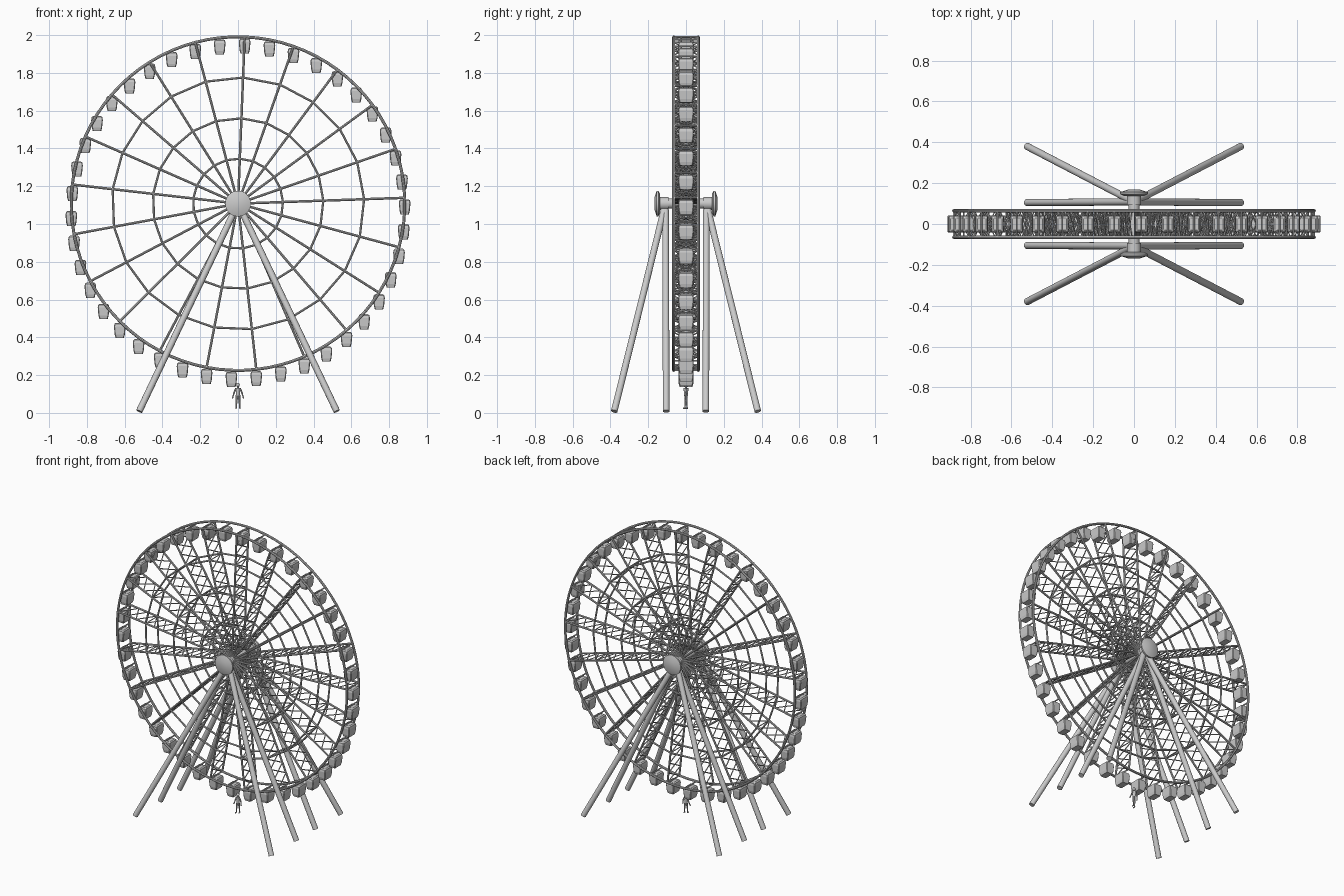
import bpy, bmesh, math
from mathutils import Vector, Matrix

if "Cube" in bpy.data.objects:
    bpy.data.objects.remove(bpy.data.objects["Cube"])

C = Vector((0, 0, 1.108))      # wheel centre
R = 0.883                      # rim radius
NS, NC = 21, 42                # spokes, cabins
OFF = math.radians(2)
SIDE_Y = 0.065


def rod(bm, a, b, r, n=8, r2=None):
    a, b = Vector(a), Vector(b)
    d = b - a
    m = Matrix.Translation((a + b) / 2) @ d.to_track_quat('Z', 'Y').to_matrix().to_4x4()
    bmesh.ops.create_cone(bm, cap_ends=True, segments=n, radius1=r,
                          radius2=r if r2 is None else r2, depth=d.length, matrix=m)


def make(name, bm, smooth=True):
    me = bpy.data.meshes.new(name)
    bmesh.ops.recalc_face_normals(bm, faces=bm.faces[:])
    bm.to_mesh(me)
    bm.free()
    ob = bpy.data.objects.new(name, me)
    bpy.context.collection.objects.link(ob)
    if smooth:
        bpy.ops.object.select_all(action='DESELECT')
        ob.select_set(True)
        bpy.context.view_layer.objects.active = ob
        bpy.ops.object.shade_smooth_by_angle(angle=math.radians(40))
    return ob


def polar(r, ang, y=0.0):
    return C + Vector((r * math.cos(ang), y, r * math.sin(ang)))


def ring(bm, rad, y, n, tube, sides=8):
    # closed polygonal tube around the wheel axis
    loops = []
    for i in range(n):
        a = OFF + 2 * math.pi * i / n
        loops.append([bm.verts.new(polar(rad + tube * math.cos(t), a, y + tube * math.sin(t)))
                      for t in (2 * math.pi * k / sides for k in range(sides))])
    for i in range(n):
        p, q = loops[i], loops[(i + 1) % n]
        for k in range(sides):
            bm.faces.new((p[k], p[(k + 1) % sides], q[(k + 1) % sides], q[k]))


def loft(bm, sections):
    # stacked chamfered rectangles: (half x, half y, chamfer, z)
    prev = None
    for hx, hy, c, z in sections:
        pts = [(hx, hy - c), (hx - c, hy), (c - hx, hy), (-hx, hy - c),
               (-hx, c - hy), (c - hx, -hy), (hx - c, -hy), (hx, c - hy)]
        cur = [bm.verts.new((x, y, z)) for x, y in pts]
        if prev:
            for k in range(8):
                bm.faces.new((prev[k], prev[(k + 1) % 8], cur[(k + 1) % 8], cur[k]))
        else:
            bm.faces.new(cur[::-1])
        prev = cur
    bm.faces.new(prev)


spoke_angles = [OFF + 2 * math.pi * i / NS for i in range(NS)]
cabin_angles = [OFF + 2 * math.pi * i / NC for i in range(NC)]

# Outer rims and inner hoops, front and back
bm = bmesh.new()
for s in (-1, 1):
    ring(bm, R, s * SIDE_Y, 84, 0.008)
make("outer_rims", bm)
bm = bmesh.new()
for s in (-1, 1):
    for rad in (0.238, 0.452, 0.668):
        ring(bm, rad, s * SIDE_Y, NS, 0.006)
make("inner_hoops", bm)

# Spokes in front and back planes
bm = bmesh.new()
for a in spoke_angles:
    for s in (-1, 1):
        rod(bm, polar(0.0, a, s * SIDE_Y), polar(R, a, s * SIDE_Y), 0.0065)
make("spokes", bm)

# Cross bracing between each pair of spokes
bm = bmesh.new()
CELLS = 12
for a in spoke_angles:
    rr = [0.04 + (R - 0.04) * i / CELLS for i in range(CELLS + 1)]
    for r0, r1 in zip(rr, rr[1:]):
        for s in (-1, 1):
            rod(bm, polar(r0, a, -s * SIDE_Y), polar(r1, a, s * SIDE_Y), 0.0035, 6)
    for r0 in (0.238, 0.452, 0.668):
        rod(bm, polar(r0, a, -SIDE_Y), polar(r0, a, SIDE_Y), 0.0035, 6)
make("spoke_lattice", bm)

# Cabin pivot bars between the rims
bm = bmesh.new()
for a in cabin_angles:
    rod(bm, polar(R, a, -SIDE_Y), polar(R, a, SIDE_Y), 0.0045)
make("cabin_pivots", bm)

# Hanging cabins sharing one mesh
bm = bmesh.new()
loft(bm, [(0.022, 0.034, 0.004, -0.088), (0.027, 0.039, 0.004, -0.070),
          (0.031, 0.041, 0.004, -0.028), (0.028, 0.038, 0.004, -0.014),
          (0.021, 0.030, 0.004, -0.008)])
for s in (-1, 1):
    rod(bm, (0, s * 0.026, -0.012), (0, s * 0.026, 0.002), 0.004, 6)
cabin = make("cabin", bm, smooth=False)
for i, a in enumerate(cabin_angles):
    ob = cabin if i == 0 else cabin.copy()
    if i:
        bpy.context.collection.objects.link(ob)
    ob.location = polar(R, a)

# Axle with bearing and hub cap at both ends
bm = bmesh.new()
rod(bm, C + Vector((0, -0.15, 0)), C + Vector((0, 0.15, 0)), 0.027, 24)
for s in (-1, 1):
    y = lambda v: C + Vector((0, s * v, 0))
    rod(bm, y(0.092), y(0.14), 0.034, 24)
    rod(bm, y(0.138), y(0.146), 0.050, 32, 0.068)
    rod(bm, y(0.146), y(0.156), 0.068, 32)
    rod(bm, y(0.156), y(0.168), 0.066, 32, 0.03)
make("hub_and_axle", bm)

# Eight support legs: upright inner pairs and splayed outer pairs
bm = bmesh.new()
for sx in (-1, 1):
    for sy in (-1, 1):
        for foot_y in (0.105, 0.38):
            foot = Vector((sx * 0.523, sy * foot_y, 0.0085))
            top = C + Vector((0, sy * 0.108, 0))
            rod(bm, foot, foot.lerp(top, 0.97), 0.0175, 20)
make("support_legs", bm)

# Small standing figure under the wheel
bm = bmesh.new()
bmesh.ops.create_uvsphere(bm, u_segments=10, v_segments=8, radius=0.010,
                          matrix=Matrix.Translation((0, 0, 0.148)))
rod(bm, (0, 0, 0.128), (0, 0, 0.142), 0.004)
rod(bm, (0, 0, 0.090), (0, 0, 0.132), 0.010, 10, 0.013)
for s in (-1, 1):
    rod(bm, (s * 0.011, 0, 0.130), (s * 0.022, 0.002, 0.103), 0.0045)
    rod(bm, (s * 0.022, 0.002, 0.103), (s * 0.029, -0.006, 0.078), 0.0035)
    rod(bm, (s * 0.005, 0, 0.094), (s * 0.008, s * 0.004, 0.058), 0.007, 8, 0.005)
    rod(bm, (s * 0.008, s * 0.004, 0.058), (s * 0.009, s * 0.006, 0.026), 0.005, 8, 0.0035)
    rod(bm, (s * 0.009, s * 0.006 + 0.004, 0.026), (s * 0.010, s * 0.006 - 0.010, 0.024), 0.004)
make("standing_figure", bm)
